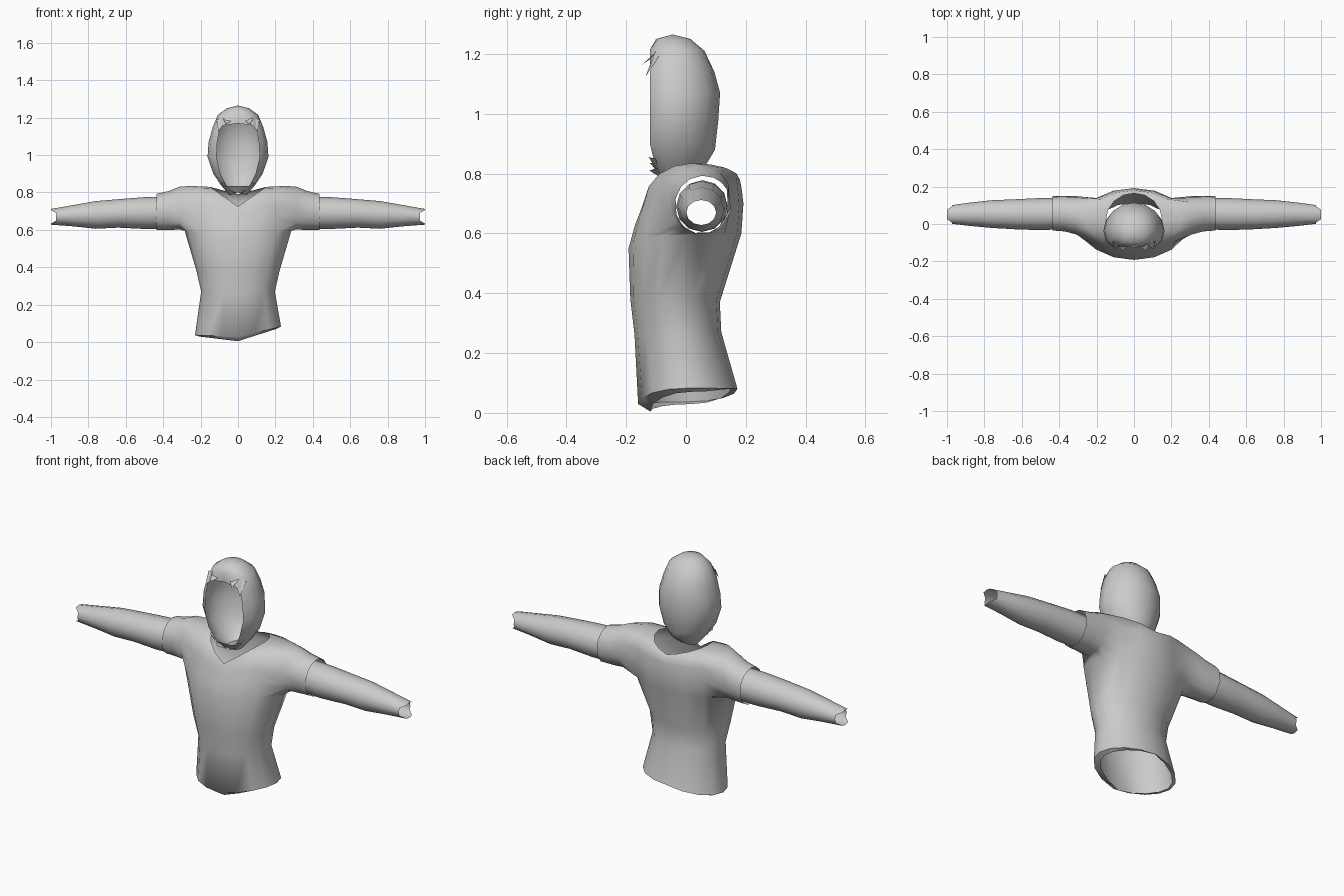
import bpy, bmesh, math

cube = bpy.data.objects.get("Cube")
if cube:
    bpy.data.objects.remove(cube)

grey = bpy.data.materials.new("plain grey")
grey.use_nodes = True
colour = (0.6, 0.6, 0.6, 1)
grey.diffuse_color = colour
grey.node_tree.nodes["Principled BSDF"].inputs["Base Color"].default_value = colour

SEG = 16


def finish(bm, name, angle=60):
    """Turn a bmesh into a smooth-shaded object."""
    bmesh.ops.recalc_face_normals(bm, faces=bm.faces)
    mesh = bpy.data.meshes.new(name)
    bm.to_mesh(mesh)
    bm.free()
    ob = bpy.data.objects.new(name, mesh)
    bpy.context.collection.objects.link(ob)
    mesh.materials.append(grey)
    bpy.ops.object.select_all(action="DESELECT")
    ob.select_set(True)
    bpy.context.view_layer.objects.active = ob
    bpy.ops.object.shade_smooth_by_angle(angle=math.radians(angle))
    return ob


def bridge(bm, a, b):
    """Join two closed loops of equal length with quads."""
    n = len(a)
    return [bm.faces.new((a[i], a[(i + 1) % n], b[(i + 1) % n], b[i])) for i in range(n)]


def body_ring(bm, w, front, back, zf, zs, zb, tilt=0, flat=-9):
    """Horizontal ring whose height differs at front, sides and back."""
    loop = []
    for i in range(SEG):
        c, s = (f(math.tau * i / SEG) for f in (math.cos, math.sin))
        y = (front + back) / 2 + s * (back - front) / 2
        end = zf if s < 0 else zb
        z = end + (zs - end) * abs(c)
        loop.append(bm.verts.new((w * c, max(y, flat), z + tilt * w * c)))
    return loop


def limb_ring(bm, side, angles, x, y, ry, z, rz):
    """Ring around the arm axis."""
    return [bm.verts.new((side * x, y + ry * math.cos(a), z + rz * math.sin(a))) for a in angles]


# Shirt: hem fold, body and neckline, then sleeves grown from the side holes
bm = bmesh.new()
rows = [
    (0.205, -0.12, 0.155, 0.005, 0.05, 0.095, 0.1),
    (0.230, -0.16, 0.172, 0.030, 0.06, 0.080, 0.1),
    (0.197, -0.172, 0.118, 0.26, 0.27, 0.27),
    (0.222, -0.186, 0.113, 0.38, 0.38, 0.37),
    (0.285, -0.192, 0.185, 0.55, 0.595, 0.60),
    (0.285, -0.170, 0.192, 0.63, 0.68, 0.70),
    (0.280, -0.150, 0.186, 0.68, 0.76, 0.75),
    (0.250, -0.136, 0.180, 0.71, 0.835, 0.78),
    (0.150, -0.125, 0.165, 0.725, 0.83, 0.79),
]
rings = [body_ring(bm, *r) for r in rows]
bands = [bridge(bm, a, b) for a, b in zip(rings, rings[1:])]
LOW, HIGH = 4, 7
sleeve = [
    (0.31, 0.047, 0.105, 0.715, 0.117),
    (0.37, 0.055, 0.097, 0.702, 0.106),
    (0.435, 0.058, 0.095, 0.695, 0.098),
]
for side in (1, -1):
    mid = 0 if side > 0 else SEG // 2
    cols = [(mid + k) % SEG for k in range(-2, 3)]
    loop = [rings[LOW][c] for c in cols]
    loop += [rings[r][cols[-1]] for r in range(LOW + 1, HIGH)]
    loop += [rings[HIGH][c] for c in reversed(cols)]
    loop += [rings[r][cols[0]] for r in range(HIGH - 1, LOW, -1)]
    gone = [bands[r][c] for r in range(LOW, HIGH) for c in cols[:-1]]
    bmesh.ops.delete(bm, geom=gone, context="FACES")
    angles = [math.atan2((v.co.z - 0.71) * 1.1, v.co.y - 0.03) for v in loop]
    for station in sleeve:
        ring = limb_ring(bm, side, angles, *station)
        bridge(bm, loop, ring)
        loop = ring
loose = [v for v in bm.verts if not v.link_faces]
bmesh.ops.delete(bm, geom=loose, context="VERTS")
finish(bm, "shirt")

# Arms: open tubes from inside the sleeves to ragged wrists
arm = [
    (0.41, 0.055, 0.084, 0.692, 0.086),
    (0.50, 0.053, 0.086, 0.690, 0.085),
    (0.64, 0.052, 0.080, 0.688, 0.076),
    (0.76, 0.053, 0.074, 0.680, 0.074),
    (0.88, 0.052, 0.062, 0.676, 0.057),
    (0.985, 0.051, 0.050, 0.670, 0.042),
]
for side, name in ((1, "left_arm"), (-1, "right_arm")):
    bm = bmesh.new()
    angles = [math.tau * i / 12 for i in range(12)]
    loops = [limb_ring(bm, side, angles, *s) for s in arm]
    for a, b in zip(loops, loops[1:]):
        bridge(bm, a, b)
    for i, v in enumerate(loops[-1]):
        v.co.x += side * (0.015 if i % 6 in (2, 3, 4) else -0.012)
    finish(bm, name)

# Head: hollow shell with the face left open
bm = bmesh.new()
rows = [
    (0.045, -0.09, 0.02, 0.80, 0.785, 0.80),
    (0.088, -0.135, 0.07, 0.835, 0.835, 0.835),
    (0.132, -0.17, 0.097, 0.89, 0.90, 0.88),
    (0.163, -0.18, 0.108, 0.98, 0.99, 0.98),
    (0.157, -0.18, 0.114, 1.07, 1.07, 1.07),
    (0.135, -0.17, 0.095, 1.17, 1.15, 1.14),
    (0.108, -0.13, 0.062, 1.215, 1.215, 1.21),
    (0.060, -0.10, 0.015, 1.25, 1.25, 1.25),
]
rings = [body_ring(bm, *r, flat=-0.12) for r in rows]
bands = [bridge(bm, a, b) for a, b in zip(rings, rings[1:])]
tip = bm.verts.new((0, -0.045, 1.265))
for i in range(SEG):
    bm.faces.new((rings[-1][i], rings[-1][(i + 1) % SEG], tip))
front = SEG * 3 // 4
gone = [bands[r][c] for r in range(1, 5) for c in range(front - 2, front + 2)]
bmesh.ops.delete(bm, geom=gone, context="FACES")
finish(bm, "head_shell")

# Hair locks over the brow and ragged points at the chin
bm = bmesh.new()
locks = [
    ((0.05, -0.105, 1.205), (0.115, -0.09, 1.19), (0.105, -0.135, 1.125)),
    ((0.03, -0.115, 1.185), (0.085, -0.1, 1.205), (0.065, -0.147, 1.165)),
    ((0.03, -0.09, 0.80), (0.095, -0.10, 0.85), (0.075, -0.125, 0.855)),
    ((0.0, -0.09, 0.79), (0.07, -0.095, 0.82), (0.04, -0.122, 0.81)),
]
for side in (1, -1):
    for lock in locks:
        bm.faces.new([bm.verts.new((side * x, y, z)) for x, y, z in lock])
finish(bm, "hair_locks")
